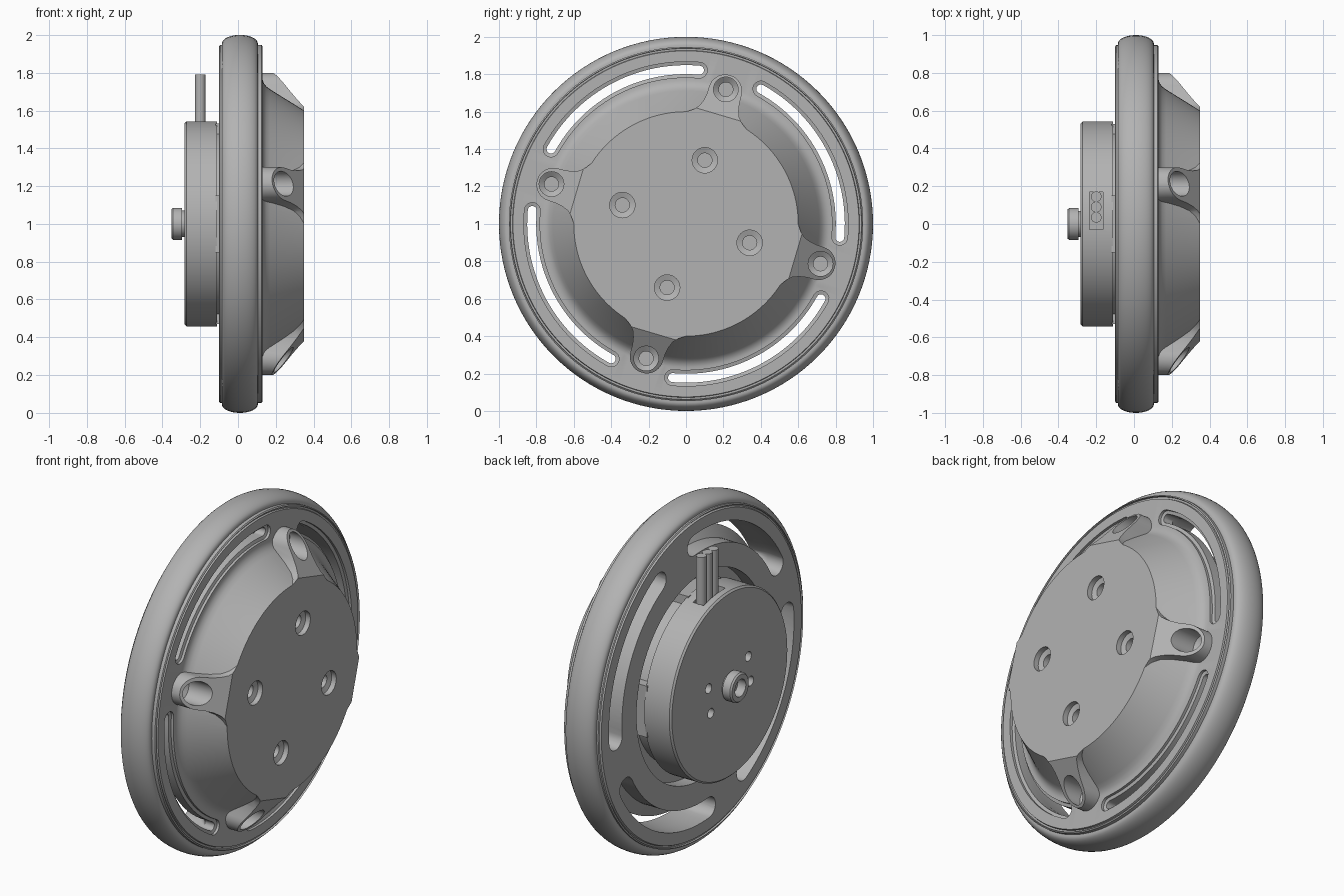
import bpy, bmesh
from math import sin, cos, pi, radians
from mathutils import Matrix, Vector

if "Cube" in bpy.data.objects:
    bpy.data.objects.remove(bpy.data.objects["Cube"])

grey = bpy.data.materials.new("plain_grey")
grey.use_nodes = True
grey.diffuse_color = (0.45, 0.45, 0.45, 1)
grey.node_tree.nodes["Principled BSDF"].inputs["Base Color"].default_value = grey.diffuse_color


def finish(name, bm):
    bmesh.ops.remove_doubles(bm, verts=bm.verts, dist=1e-5)
    bmesh.ops.recalc_face_normals(bm, faces=bm.faces)
    mesh = bpy.data.meshes.new(name)
    bm.to_mesh(mesh)
    bm.free()
    mesh.materials.append(grey)
    obj = bpy.data.objects.new(name, mesh)
    bpy.context.collection.objects.link(obj)
    return obj


def loft(name, layers, caps=True):
    """Skin a list of (x, [(y, z), ...]) sections; z is measured from the axle."""
    bm = bmesh.new()
    rings = [[bm.verts.new((x, y, z + 1)) for y, z in outline] for x, outline in layers]
    n = len(rings[0])
    for a, b in zip(rings, rings[1:]):
        for i in range(n):
            bm.faces.new((a[i], a[(i + 1) % n], b[(i + 1) % n], b[i]))
    if caps:
        bm.faces.new(rings[0])
        bm.faces.new(rings[-1])
    return finish(name, bm)


def circle(r, centre=(0, 0), n=128):
    return [(centre[0] + r * cos(2 * pi * i / n), centre[1] + r * sin(2 * pi * i / n))
            for i in range(n)]


def lathe(name, profile, centre=(0, 0), n=128, caps=True):
    return loft(name, [(x, circle(r, centre, n)) for x, r in profile], caps)


def combine(target, tools, operation):
    for tool in tools:
        mod = target.modifiers.new("combine", "BOOLEAN")
        mod.operation, mod.solver, mod.object = operation, "EXACT", tool
    graph = bpy.context.evaluated_depsgraph_get()
    mesh = bpy.data.meshes.new_from_object(target.evaluated_get(graph))
    target.modifiers.clear()
    target.data = mesh
    for tool in tools:
        bpy.data.objects.remove(tool)


def polar(r, degrees):
    return r * cos(radians(degrees)), r * sin(radians(degrees))


def slot_outline(r, half, start, end):
    """Curved slot with round ends, along an arc of radius r."""
    pts = [polar(r + half, start + (end - start) * i / 24) for i in range(25)]
    c = polar(r, end)
    pts += [(c[0] + d[0], c[1] + d[1]) for d in
            (polar(half, end + 180 * i / 10) for i in range(1, 10))]
    pts += [polar(r - half, end + (start - end) * i / 24) for i in range(25)]
    c = polar(r, start)
    pts += [(c[0] + d[0], c[1] + d[1]) for d in
            (polar(half, start + 180 + 180 * i / 10) for i in range(1, 10))]
    return pts


def boss(angle):
    """Screw boss with flared root and sloping top."""
    half = [(0.09 * sin(radians(a)), 0.74 + 0.09 * cos(radians(a))) for a in range(10, 91, 10)]
    half += [(0.091, 0.7), (0.098, 0.66), (0.112, 0.625), (0.135, 0.6), (0.17, 0.575), (0.17, 0.4)]
    outline = half + [(-u, v) for u, v in reversed(half)]
    r, t = Vector(polar(1, angle)), Vector(polar(1, angle - 90))
    obj = loft("boss", [(x, [tuple(r * v + t * u) for u, v in outline]) for x in (0.05, 0.35)])
    bm = bmesh.new()
    bm.from_mesh(obj.data)
    y, z = polar(0.61, angle)
    slope = Vector((0.22, 0.17 * r.x, 0.17 * r.y))
    bmesh.ops.bisect_plane(bm, geom=bm.verts[:] + bm.edges[:] + bm.faces[:],
                           plane_co=(0.35, y, z + 1), plane_no=slope, clear_outer=True)
    bmesh.ops.holes_fill(bm, edges=[e for e in bm.edges if e.is_boundary])
    bmesh.ops.recalc_face_normals(bm, faces=bm.faces)
    bm.to_mesh(obj.data)
    bm.free()
    return obj


# Tyre: rounded band around the rim
arc = [(0.01 - 0.095 * cos(pi * i / 16), 0.955 + 0.045 * sin(pi * i / 16)) for i in range(17)]
tyre = lathe("tyre", [(-0.085, 0.9)] + arc + [(0.105, 0.9), (-0.085, 0.9)], caps=False)

# Hub: rim disc with a raised cone on one side and a motor recess on the other
hub = lathe("hub", [
    (-0.02, 0.6), (-0.1, 0.6), (-0.1, 0.925), (-0.09, 0.93), (-0.09, 0.938), (-0.1, 0.94),
    (-0.095, 0.947), (0.125, 0.947), (0.13, 0.94), (0.12, 0.938), (0.12, 0.928), (0.13, 0.925),
    (0.13, 0.765), (0.136, 0.745), (0.15, 0.727), (0.17, 0.712), (0.35, 0.6)])
turns = [90 * k for k in range(4)]
boss_angle, boss_radius = 73.5, 0.75
combine(hub, [boss(boss_angle + a) for a in turns], "UNION")

cutters = []
for a in turns:
    # Curved vents, chamfered outside and wider inside
    span = (-5 + a, 61 + a)
    wide = slot_outline(0.795, 0.06, *span)
    thin = slot_outline(0.825, 0.024, *span)
    lip = slot_outline(0.825, 0.042, *span)
    cutters.append(loft("vent", [(-0.2, wide), (0.0, wide), (0.05, thin),
                                 (0.11, thin), (0.115, lip), (0.2, lip)]))
    # Counterbored rim holes and countersunk face holes
    cutters.append(lathe("rim_hole", [(0.06, 0.038), (0.12, 0.038), (0.14, 0.066), (0.5, 0.066)],
                         polar(boss_radius, boss_angle + a), 32))
    cutters.append(lathe("face_hole", [(0.2, 0.038), (0.31, 0.038), (0.32, 0.068), (0.5, 0.068)],
                         polar(0.355, boss_angle + a), 32))
combine(hub, cutters, "DIFFERENCE")

# Motor: short drum with softened rear edge
motor = lathe("motor", [(0.0, 0.5), (-0.11, 0.5), (-0.11, 0.543), (-0.272, 0.543),
                        (-0.282, 0.533)])
holes = [lathe("motor_hole", [(-0.4, 0.028), (-0.22, 0.028)], polar(0.2, a), 24)
         for a in (15, 150, 195, 330)]
port = bmesh.new()
bmesh.ops.create_cube(port, size=1, matrix=Matrix.Translation((-0.2, 0.07, 1.53))
                      @ Matrix.Diagonal((0.07, 0.2, 0.16, 1)))
combine(motor, holes + [finish("cable_port", port)], "DIFFERENCE")

# Mounting tabs between motor and hub
for k in range(4):
    bm = bmesh.new()
    y, z = polar(0.49, 90 * k)
    bmesh.ops.create_cube(bm, size=1, matrix=Matrix.Translation((-0.07, y, z + 1))
                          @ Matrix.Rotation(radians(90 * k), 4, "X")
                          @ Matrix.Diagonal((0.1, 0.08, 0.3, 1)))
    finish("mounting_tab", bm)

# Shaft: stepped stub with a socket in its end
lathe("shaft", [(-0.27, 0.07), (-0.295, 0.07), (-0.295, 0.085), (-0.343, 0.085),
                (-0.352, 0.077), (-0.352, 0.05), (-0.3, 0.05)], n=48)

# Three side-by-side wires
for y in (0.035, 0.09, 0.145):
    bm = bmesh.new()
    bmesh.ops.create_cone(bm, cap_ends=True, segments=24, radius1=0.028, radius2=0.028,
                          depth=0.34, matrix=Matrix.Translation((-0.2, y, 1.62)))
    finish("wire", bm)

bpy.ops.object.select_all(action="DESELECT")
for obj in bpy.context.collection.objects:
    if obj.type == "MESH" and grey.name in obj.data.materials:
        obj.select_set(True)
        bpy.context.view_layer.objects.active = obj
bpy.ops.object.shade_smooth_by_angle(angle=radians(30))
